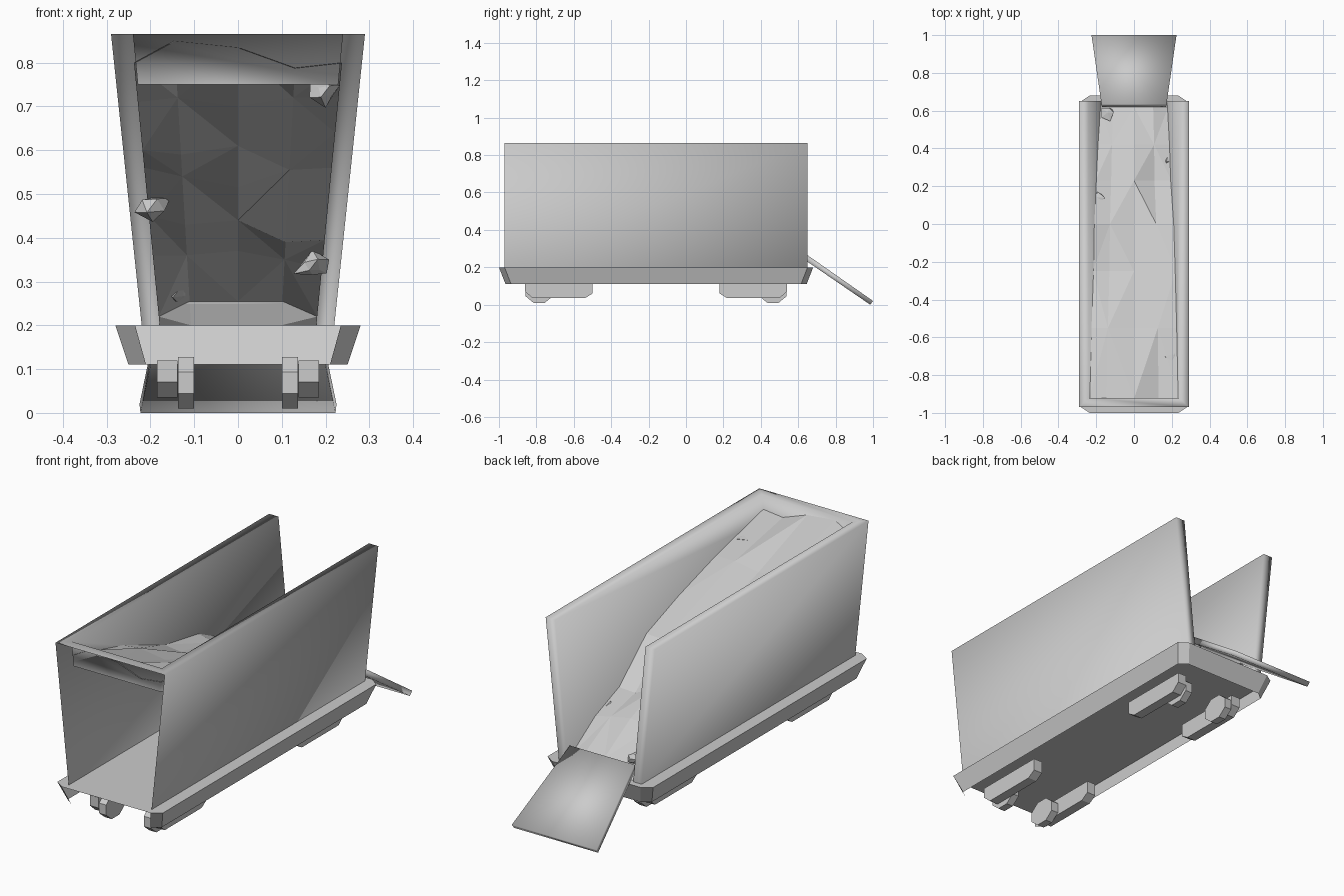
import bpy
import random
from math import cos, sin, pi
from mathutils import Vector

random.seed(4)
cube = bpy.data.objects.get("Cube")
if cube:
    bpy.data.objects.remove(cube, do_unlink=True)

grey = bpy.data.materials.new("plain_grey")
grey.use_nodes = True
GREY = (0.6, 0.6, 0.6, 1)
grey.diffuse_color = GREY
grey.node_tree.nodes["Principled BSDF"].inputs["Base Color"].default_value = GREY


def build(name, verts, faces, smooth=False):
    mesh = bpy.data.meshes.new(name)
    mesh.from_pydata(verts, [], faces)
    mesh.update()
    mesh.materials.append(grey)
    for poly in mesh.polygons:
        poly.use_smooth = smooth
    obj = bpy.data.objects.new(name, mesh)
    bpy.context.collection.objects.link(obj)
    return obj


def prism(name, profile, x0, x1):
    """Extrude a (y, z) profile along x."""
    n = len(profile)
    verts = [(x, y, z) for x in (x0, x1) for y, z in profile]
    faces = [(i, (i + 1) % n, n + (i + 1) % n, n + i) for i in range(n)]
    faces += [tuple(reversed(range(n))), tuple(range(n, 2 * n))]
    return build(name, verts, faces)


FLOOR, TOP = 0.2, 0.865
FRONT, BACK, INNER_FRONT = -0.97, 0.65, -0.92


def inner_x(z):
    return 0.175 + 0.065 * (z - FLOOR) / (TOP - FLOOR)


# Flared hopper walls, open below the front lip
LIP = 0.75
side = [(0.22, FRONT, FLOOR), (0.29, FRONT, TOP), (0.29, BACK, TOP), (0.22, BACK, FLOOR),
        (inner_x(LIP), INNER_FRONT, LIP), (inner_x(TOP), INNER_FRONT, TOP),
        (inner_x(TOP), BACK, TOP), (inner_x(FLOOR), BACK, FLOOR)]
outer, rim, end, inner = (0, 3, 2, 1), (1, 2, 6, 5), (3, 7, 6, 2), (4, 5, 6, 7)
n = len(side)
verts = side + [(-x, y, z) for x, y, z in side]
faces = [outer, rim, end, inner]
faces += [tuple(n + i for i in reversed(f)) for f in faces]
faces += [(1, 5, n + 5, n + 1), (4, n + 4, n + 5, 5)]
build("hopper_walls", verts, faces, smooth=True)


# Chassis: chamfered deck with a tapered skirt, open in front and below
def deck_ring(hx, y0, y1, cx, cy, z):
    return [(-hx + cx, y0, z), (hx - cx, y0, z), (hx, y0 + cy, z), (hx, y1 - cy, z),
            (hx - cx, y1, z), (-hx + cx, y1, z), (-hx, y1 - cy, z), (-hx, y0 + cy, z)]


verts = deck_ring(0.28, -1.0, 0.68, 0.045, 0.03, FLOOR)
verts += deck_ring(0.25, -0.965, 0.645, 0.04, 0.03, 0.11)
faces = [tuple(range(8))]
faces += [(i, 8 + i, 8 + (i + 1) % 8, (i + 1) % 8) for i in range(1, 8)]
build("chassis_deck", verts, faces)

# Long skids and low octagonal feet, mirrored across both axes
MID = -0.16
skid = [(0.34, 0.12), (0.34, 0.06), (0.38, 0.035), (0.66, 0.035), (0.7, 0.07), (0.7, 0.12)]
foot = [(0.625 + 0.078 * cos(a), 0.069 + 0.064 * sin(a))
        for a in (pi / 8 + k * pi / 4 for k in range(8))]
for sx, x_name in ((1, "left"), (-1, "right")):
    for sy, y_name in ((1, "rear"), (-1, "front")):
        for part, shape, a, b in (("skid", skid, 0.138, 0.185), ("foot", foot, 0.1, 0.137)):
            points = [(MID + sy * y, z) for y, z in shape]
            if sx * sy > 0:
                points.reverse()
            prism(f"{y_name}_{x_name}_{part}", points, sx * a, sx * b)

# Loading ramp at the back, wider at its foot
ramp = prism("ramp", [(0.62, 0.25), (0.985, 0.0), (1.0, 0.02), (0.635, 0.275)], -1, 1)
for v in ramp.data.vertices:
    v.co.x *= 0.17 + 0.055 * (v.co.y - 0.62) / 0.38
for poly in ramp.data.polygons:
    poly.use_smooth = True

# Sloping heap of cargo, each row a height section across the hopper
ROWS = [(-0.925, (0.80, 0.85, 0.835, 0.788, 0.80)),
        (-0.55, (0.71, 0.72, 0.70, 0.72, 0.72)),
        (-0.25, (0.60, 0.59, 0.61, 0.63, 0.64)),
        (0.0, (0.56, 0.54, 0.515, 0.555, 0.56)),
        (0.23, (0.45, 0.43, 0.44, 0.39, 0.395)),
        (0.42, (0.36, 0.36, 0.37, 0.35, 0.33)),
        (0.62, (0.22, 0.255, 0.255, 0.255, 0.22)),
        (0.64, (FLOOR,) * 5)]
ACROSS = (-1, -0.6, 0, 0.55, 1)
verts = [(s * (inner_x(z) + 0.004), y, z) for y, row in ROWS for s, z in zip(ACROSS, row)]
faces = []
for r in range(len(ROWS) - 1):
    for c in range(4):
        a = r * 5 + c
        b, d, e = a + 1, a + 5, a + 6
        faces += [(a, b, d), (b, e, d)] if (r + c) % 2 else [(a, b, e), (a, e, d)]
build("cargo_heap", verts, faces)

# Jagged rocks sitting on the heap
PLACES = [(-0.14, 0.59, 0.275), (0.17, 0.33, 0.335), (0.2, -0.73, 0.735), (-0.195, 0.14, 0.475)]
for i, place in enumerate(PLACES):
    bpy.ops.mesh.primitive_ico_sphere_add(subdivisions=1, radius=0.038, location=place)
    rock = bpy.context.object
    rock.name = f"rock_{i + 1}"
    rock.data.materials.append(grey)
    for v in rock.data.vertices:
        v.co *= random.uniform(0.5, 1.35)
        v.co = v.co * Vector((1, 1.1, 0.8))
